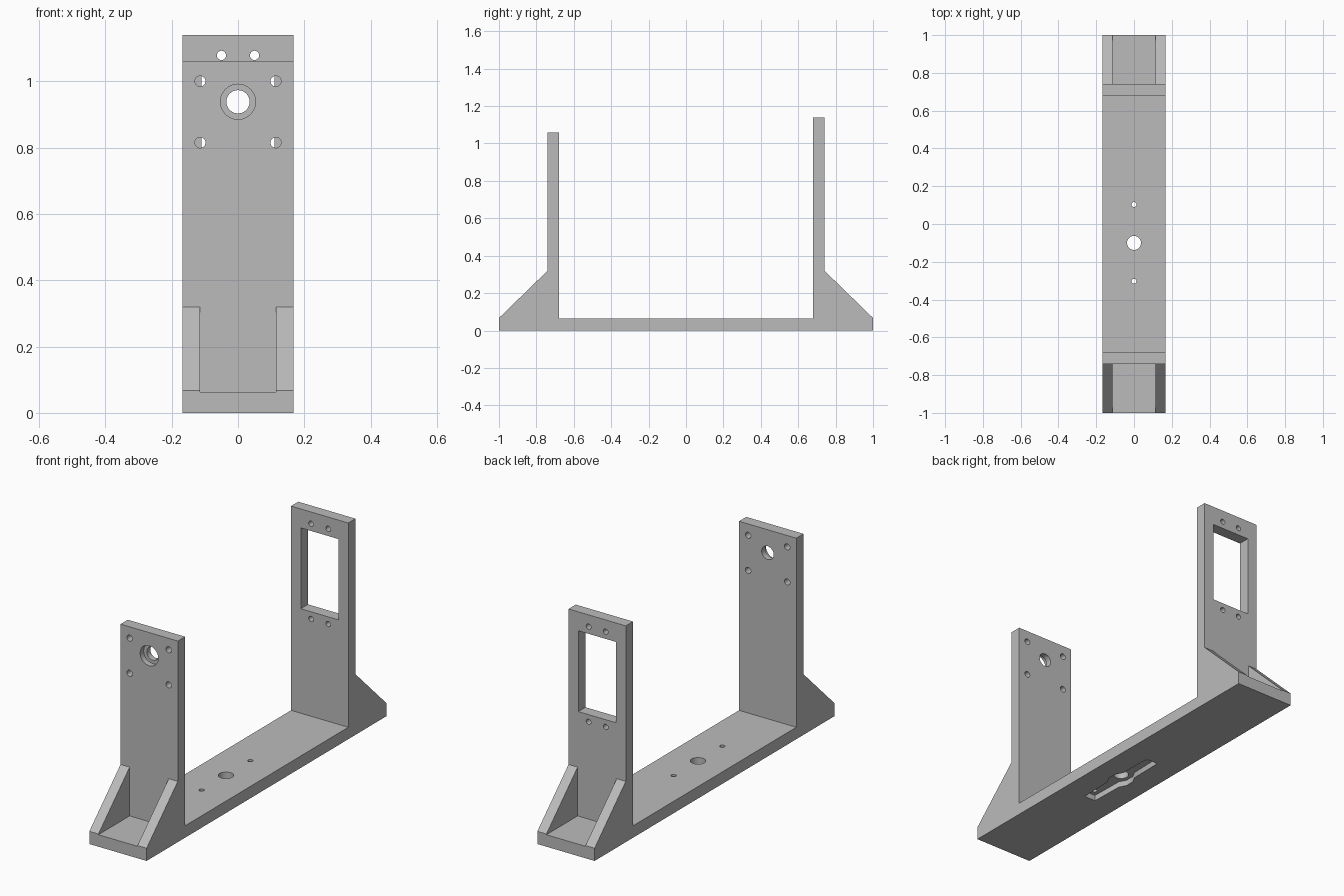
import bpy, bmesh
from math import cos, sin, pi
from mathutils import Vector

cube = bpy.data.objects.get("Cube")
if cube:
    bpy.data.objects.remove(cube, do_unlink=True)

grey = bpy.data.materials.new("light_grey_plastic")
grey.use_nodes = True
colour = (0.5, 0.5, 0.5, 1)
grey.diffuse_color = colour
grey.node_tree.nodes["Principled BSDF"].inputs["Base Color"].default_value = colour

W, BASE = 0.167, 0.063          # half width, base thickness
INNER, OUTER = 0.68, 0.74       # upright faces
FRONT_TOP, BACK_TOP = 1.06, 1.14
RIB_TOP, RIB_INNER = 0.32, 0.114


def prism(name, points, direction):
    """Extrude a closed outline of 3D points along a direction."""
    bm = bmesh.new()
    face = bm.faces.new([bm.verts.new(p) for p in points])
    res = bmesh.ops.extrude_face_region(bm, geom=[face])
    moved = [v for v in res["geom"] if isinstance(v, bmesh.types.BMVert)]
    bmesh.ops.translate(bm, verts=moved, vec=Vector(direction))
    bmesh.ops.recalc_face_normals(bm, faces=bm.faces)
    mesh = bpy.data.meshes.new(name)
    bm.to_mesh(mesh)
    bm.free()
    mesh.materials.append(grey)
    obj = bpy.data.objects.new(name, mesh)
    bpy.context.collection.objects.link(obj)
    return obj


def circle(r, n=40):
    return [(r * cos(2 * pi * i / n), r * sin(2 * pi * i / n)) for i in range(n)]


def rect(x0, x1, y0, y1):
    return [(x0, y0), (x1, y0), (x1, y1), (x0, y1)]


# Bracket body: base, two uprights and full-width ramps in one side profile
profile = [(-1, 0), (1, 0), (1, BASE + 0.004), (OUTER, RIB_TOP), (OUTER, BACK_TOP),
           (INNER, BACK_TOP), (INNER, BASE), (-INNER, BASE), (-INNER, FRONT_TOP),
           (-OUTER, FRONT_TOP), (-OUTER, RIB_TOP), (-1, BASE + 0.004)]
body = prism("bracket_body", [(-W, y, z) for y, z in profile], (2 * W, 0, 0))


def cut(cutter):
    cutter.hide_render = True
    mod = body.modifiers.new("cut", "BOOLEAN")
    mod.operation = "DIFFERENCE"
    mod.solver = "EXACT"
    mod.object = cutter
    bpy.ops.object.select_all(action="DESELECT")
    bpy.context.view_layer.objects.active = body
    body.select_set(True)
    bpy.ops.object.modifier_apply(modifier=mod.name)
    bpy.data.objects.remove(cutter, do_unlink=True)


def cut_y(outline, x, z, y0, y1):
    cut(prism("cutter", [(x + a, y0, z + b) for a, b in outline], (0, y1 - y0, 0)))


def cut_z(outline, y, z0, z1):
    cut(prism("cutter", [(a, y + b, z0) for a, b in outline], (0, 0, z1 - z0)))


# Open the ramps so only side ribs remain
trough = rect(-RIB_INNER, RIB_INNER, BASE, RIB_TOP + 0.02)
for s in (-1, 1):
    cut_y(trough, 0, 0, s * OUTER, s * 1.1)

# Front upright: counterbored shaft hole and four screw holes
cut_y(circle(0.053), 0, 0.938, -0.8, -0.71)
cut_y(circle(0.035), 0, 0.938, -0.8, -0.6)
for x in (-0.114, 0.114):
    for z in (0.815, 1.0):
        cut_y(circle(0.016, 24), x, z, -0.8, -0.6)

# Back upright: rectangular window and four screw holes
cut_y(rect(-0.11, 0.11, 0.614, 1.04), 0, 0, 0.6, 0.8)
for x in (-0.05, 0.05):
    for z in (0.576, 1.078):
        cut_y(circle(0.014, 24), x, z, 0.6, 0.8)

# Base: arm-shaped recess underneath with wider hub, then through holes
MID = -0.1
half = [(0.033, -0.238), (0.037, -0.06), (0.056, -0.025),
        (0.056, 0.025), (0.037, 0.06), (0.033, 0.238)]
recess = half + [(-x, y) for x, y in reversed(half)]
cut_z(recess, MID, -0.05, 0.03)
cut_z(circle(0.037), MID, -0.1, 0.2)
for s in (-1, 1):
    cut_z(circle(0.013, 24), MID + s * 0.203, -0.1, 0.2)

# Smooth hole walls, keep hard edges
bpy.ops.object.select_all(action="DESELECT")
body.select_set(True)
bpy.context.view_layer.objects.active = body
bpy.ops.object.shade_smooth_by_angle()
